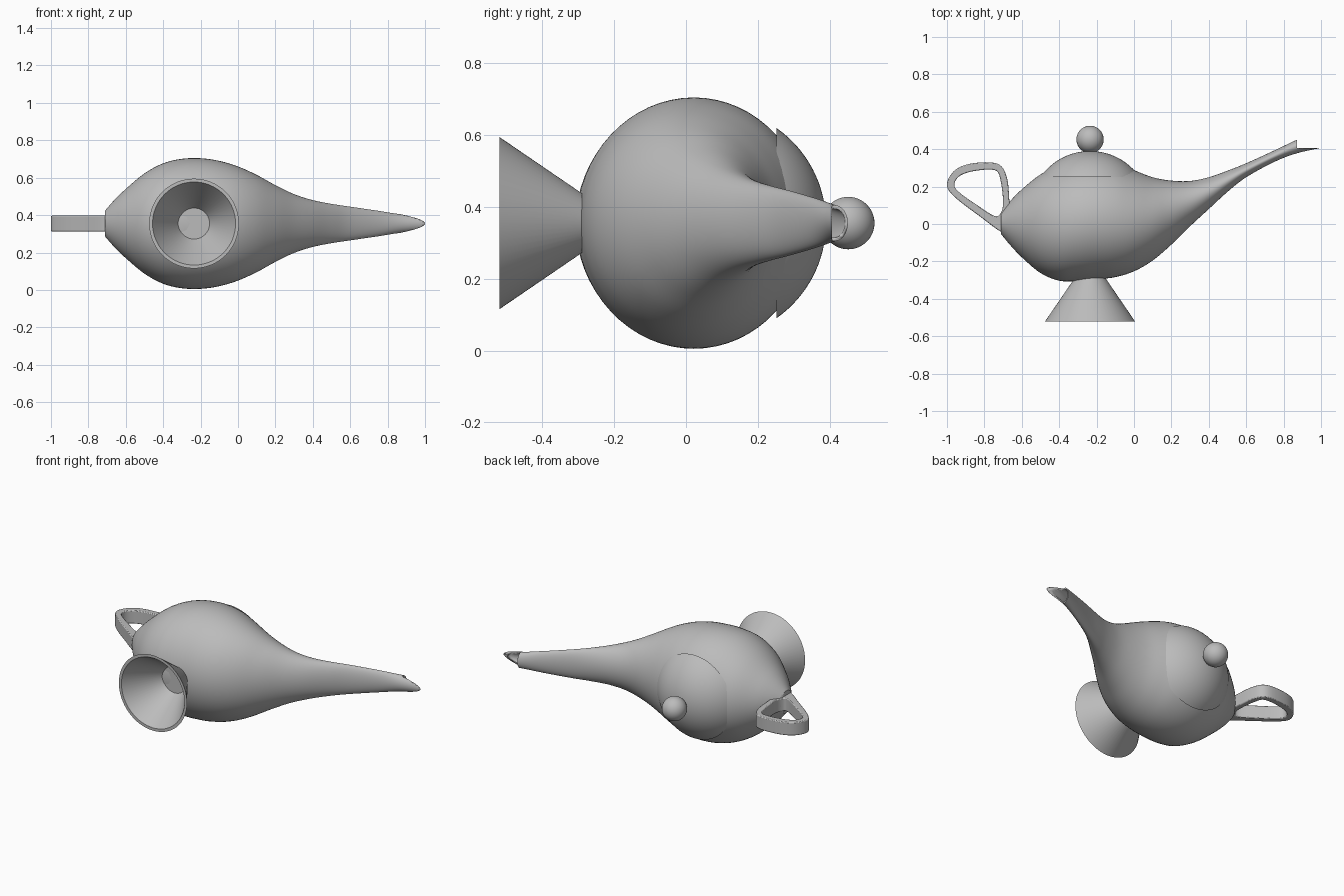
import bpy
import bmesh
import math
from mathutils import Vector

old = bpy.data.objects.get("Cube")
if old:
    bpy.data.objects.remove(old, do_unlink=True)

MID_Z = 0.355      # height of the symmetry plane
AXIS_X = -0.235    # shared axis of foot, lid and knob

gray = bpy.data.materials.new("plain gray")
gray.use_nodes = True
COLOUR = (0.5, 0.5, 0.5, 1)
gray.diffuse_color = COLOUR
gray.node_tree.nodes["Principled BSDF"].inputs["Base Color"].default_value = COLOUR


def finish(name, bm, angle=40):
    """Turn a bmesh into a smooth shaded object."""
    bmesh.ops.recalc_face_normals(bm, faces=bm.faces)
    mesh = bpy.data.meshes.new(name)
    bm.to_mesh(mesh)
    bm.free()
    mesh.materials.append(gray)
    obj = bpy.data.objects.new(name, mesh)
    bpy.context.collection.objects.link(obj)
    bpy.ops.object.select_all(action="DESELECT")
    obj.select_set(True)
    bpy.context.view_layer.objects.active = obj
    bpy.ops.object.shade_smooth_by_angle(angle=math.radians(angle))
    return obj


def spline(points, steps, closed=False):
    """Sample a smooth curve through points of any dimension."""
    n = len(points)
    pts = [Vector(p) for p in points]
    get = (lambda i: pts[i % n]) if closed else (lambda i: pts[max(0, min(n - 1, i))])
    out = []
    for i in range(n if closed else n - 1):
        a, b, c, d = (get(i + k) for k in (-1, 0, 1, 2))
        for s in range(steps):
            t = s / steps
            out.append(b + (c - a) * (t / 2) + (a * 2 - b * 5 + c * 4 - d) * (t * t / 2)
                       + (b * 3 - a - c * 3 + d) * (t ** 3 / 2))
    return out if closed else out + [pts[-1]]


def bridge(bm, rings, close=False):
    """Join consecutive rings of vertices with quads."""
    pairs = list(zip(rings, rings[1:]))
    if close:
        pairs.append((rings[-1], rings[0]))
    for a, b in pairs:
        for i in range(len(a)):
            j = (i + 1) % len(a)
            bm.faces.new((a[i], a[j], b[j], b[i]))


def loft(name, sections, scale=1.0, sides=64):
    """Elliptical rings along x from (x, lowest y, highest y, half width)."""
    bm = bmesh.new()
    rings = []
    for x, low, high, half in sections:
        ring = []
        for i in range(sides):
            a = math.tau * i / sides
            ring.append(bm.verts.new((x, (low + high) / 2 + scale * (high - low) / 2 * math.cos(a),
                                      MID_Z + scale * half * math.sin(a))))
        rings.append(ring)
    bridge(bm, rings)
    bm.faces.new(rings[0])
    bm.faces.new(rings[-1])
    return finish(name, bm)


def lathe(name, profile, angle=40, sides=64):
    """Revolve (radius, y) points about the shared axis, capping both ends."""
    bm = bmesh.new()
    rings = [[bm.verts.new((AXIS_X + r * math.cos(math.tau * i / sides), y,
                            MID_Z + r * math.sin(math.tau * i / sides))) for i in range(sides)]
             for r, y in profile]
    bridge(bm, rings)
    bm.faces.new(rings[0])
    bm.faces.new(rings[-1])
    return finish(name, bm, angle)


def cut(target, cutter):
    mod = target.modifiers.new("cut", "BOOLEAN")
    mod.operation = "DIFFERENCE"
    mod.solver = "EXACT"
    mod.object = cutter
    bpy.context.view_layer.objects.active = target
    bpy.ops.object.modifier_apply(modifier=mod.name)
    bpy.data.objects.remove(cutter, do_unlink=True)


# Body flowing into the spout: x, lowest y, highest y, half width
body_sections = spline([
    (-.71, -.055, .065, .07), (-.66, -.115, .125, .127), (-.6, -.178, .185, .185),
    (-.5, -.262, .265, .268), (-.4, -.303, .31, .322), (-.3, -.305, .337, .346),
    (-.2, -.296, .343, .349), (-.1, -.284, .328, .335), (0, -.253, .288, .305),
    (.1, -.195, .25, .26), (.2, -.11, .232, .205), (.3, -.012, .23, .157),
    (.4, .08, .25, .125), (.5, .172, .285, .105), (.6, .25, .325, .09),
    (.75, .332, .393, .068), (.87, .378, .45, .05), (1, .407, .505, .045)], 5)
body = loft("body_and_spout", body_sections)

# Hollow the spout, then cut its end to leave a scooped lip
spout_part = [s for s in body_sections if s[0] > .7]
spout_part.append(Vector((1.1, .43, .55, .045)))
cut(body, loft("spout_hollow", spout_part, scale=0.8))
bm = bmesh.new()
bmesh.ops.create_cube(bm, size=1)
bmesh.ops.scale(bm, vec=(.4, .4, .4), verts=bm.verts)
bmesh.ops.translate(bm, vec=(1.072, .607, MID_Z), verts=bm.verts)
cut(body, finish("lip_cutter", bm))

# Domed lid
RIM, RISE = 0.265, 0.138
R = (RIM ** 2 + RISE ** 2) / (2 * RISE)
sweep = math.asin(RIM / R)
dome = [(R * math.sin(sweep * t / 16), .252 + RISE - R + R * math.cos(sweep * t / 16))
        for t in range(16, 0, -1)]
lathe("lid", dome)

# Ball knob
bm = bmesh.new()
bmesh.ops.create_uvsphere(bm, u_segments=48, v_segments=24, radius=.073)
bmesh.ops.translate(bm, vec=(AXIS_X, .452, MID_Z), verts=bm.verts)
finish("lid_knob", bm)

# Hollow flared foot
lathe("foot", [(.083, -.29), (.24, -.52), (.222, -.52), (.083, -.302)], angle=25)

# Ribbon handle between an outer and an inner outline
outer = spline([(-.69, -.05), (-.83, .045), (-.965, .15), (-1, .215), (-.955, .29), (-.86, .325),
                (-.73, .322), (-.68, .25), (-.665, .11), (-.655, .02)], 6, closed=True)
inner = spline([(-.745, .043), (-.83, .095), (-.935, .17), (-.96, .213), (-.93, .258), (-.85, .284),
                (-.745, .288), (-.715, .24), (-.7, .12), (-.712, .06)], 6, closed=True)
bm = bmesh.new()
HALF = 0.042
loops = [[bm.verts.new((p[0], p[1], MID_Z + z)) for p in line]
         for line, z in ((outer, -HALF), (outer, HALF), (inner, HALF), (inner, -HALF))]
bridge(bm, loops, close=True)
handle = finish("handle", bm)
bevel = handle.modifiers.new("soft edges", "BEVEL")
bevel.width = 0.005
bevel.segments = 2
